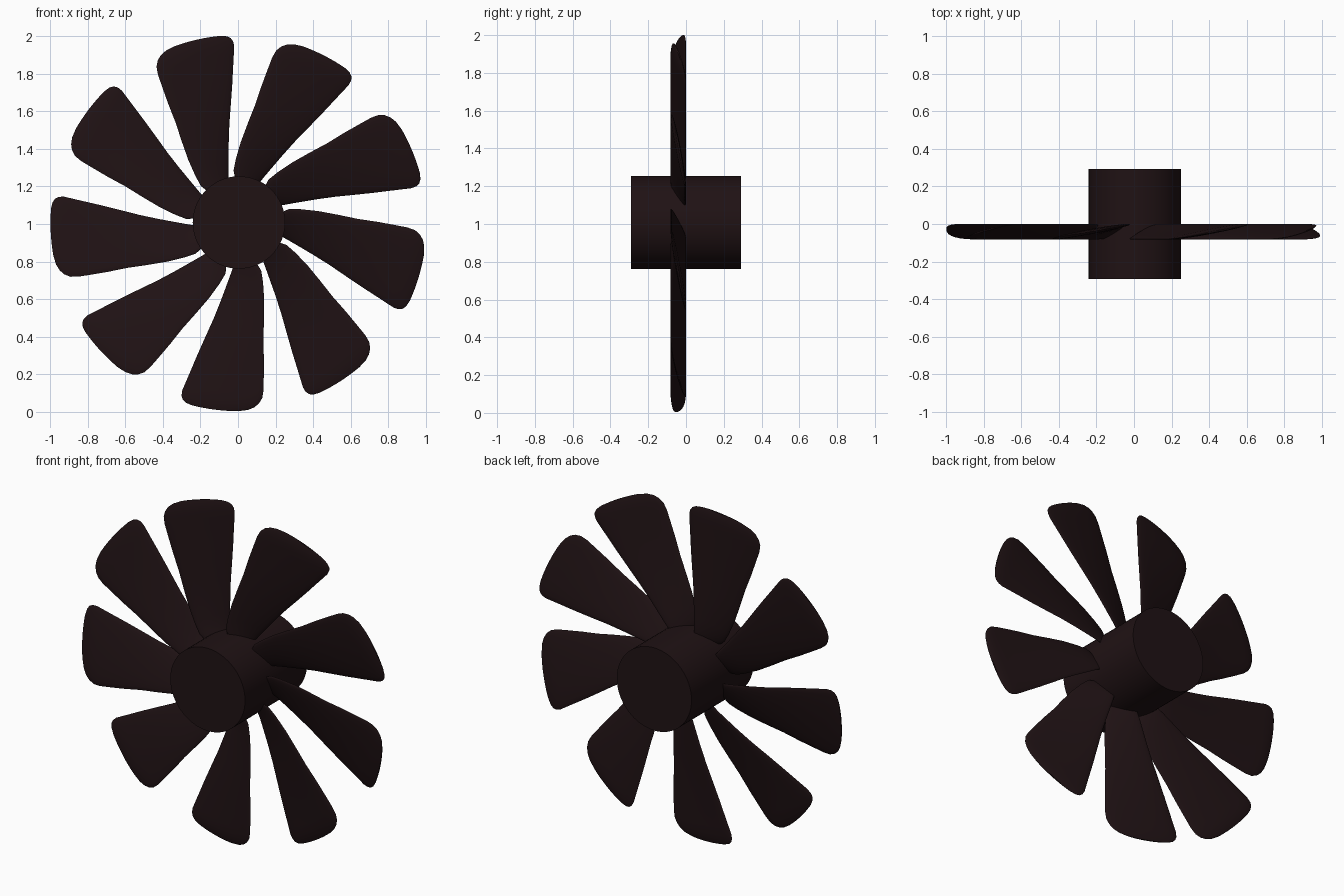
import bpy, bmesh
from math import sin, cos, pi, radians, sqrt

if "Cube" in bpy.data.objects:
    bpy.data.objects.remove(bpy.data.objects["Cube"])

CX, CZ = 0.003, 1.005      # rotor centre
BLADES = 9

mat = bpy.data.materials.new("dark_brown")
mat.diffuse_color = (0.014, 0.006, 0.007, 1)
mat.use_nodes = True
mat.node_tree.nodes["Principled BSDF"].inputs["Base Color"].default_value = mat.diffuse_color


def finish(ob, angle):
    ob.data.materials.append(mat)
    bpy.ops.object.select_all(action='DESELECT')
    ob.select_set(True)
    bpy.context.view_layer.objects.active = ob
    bpy.ops.object.shade_smooth_by_angle(angle=radians(angle))


# Hub: plain drum along y
bpy.ops.mesh.primitive_cylinder_add(vertices=64, radius=0.246, depth=0.584,
                                    location=(CX + 0.002, 0, CZ + 0.003),
                                    rotation=(pi / 2, 0, 0))
hub = bpy.context.object
hub.name = "hub"
finish(hub, 40)

# Blade outline: radius, trailing-edge angle, leading-edge angle (degrees)
OUTLINE = [
    (0.19, 107, 124), (0.215, 104.5, 130), (0.245, 102.5, 134.5), (0.28, 101, 135.5),
    (0.34, 99, 132.5), (0.43, 97, 128.5), (0.53, 95.3, 124.8), (0.635, 93.7, 122),
    (0.74, 92.6, 120.5), (0.83, 92, 119.3), (0.90, 91.6, 118.5), (0.94, 91.4, 117.7),
    (0.967, 91.7, 116.4), (0.985, 92.4, 114.8), (0.996, 93.6, 112.8), (1.001, 95.5, 110),
]
SIDE = 12                  # points across each face of the blade


def pitch_y(r, a, lo, hi):
    # depth runs from the back (trailing edge) to the front (leading edge)
    if r > 0.9:
        lo, hi = 91.4, 118.3
    elif r < 0.28:
        lo, hi = 101, 135.5
    f = min(1, max(0, (a - lo) / (hi - lo)))
    return -0.002 - 0.078 * f


def blade(index):
    bm = bmesh.new()
    rings = []
    for k, (r, lo, hi) in enumerate(OUTLINE):
        thick = 0.013 * (1 if r < 0.95 else sqrt(max(0.08, (1.004 - r) / 0.054)))
        ring = []
        for j in range(2 * SIDE):
            u = pi * j / SIDE
            t = 0.5 - 0.5 * cos(u)
            a = lo + (hi - lo) * t
            y = pitch_y(r, a, lo, hi) + thick * sin(u)
            ang = radians(a + index * 360 / BLADES)
            ring.append(bm.verts.new((CX + r * cos(ang), y, CZ + r * sin(ang))))
        rings.append(ring)
    n = 2 * SIDE
    for p, q in zip(rings, rings[1:]):
        for j in range(n):
            bm.faces.new((p[j], p[(j + 1) % n], q[(j + 1) % n], q[j]))
    # close root and tip with strips
    for ring in (rings[0], rings[-1]):
        for j in range(SIDE):
            quad = [ring[j], ring[j + 1], ring[(n - j - 1) % n], ring[(n - j) % n]]
            bm.faces.new(list(dict.fromkeys(quad)))
    bmesh.ops.recalc_face_normals(bm, faces=bm.faces)
    me = bpy.data.meshes.new("blade")
    bm.to_mesh(me)
    bm.free()
    ob = bpy.data.objects.new(f"blade_{index + 1}", me)
    bpy.context.collection.objects.link(ob)
    finish(ob, 75)


for i in range(BLADES):
    blade(i)
